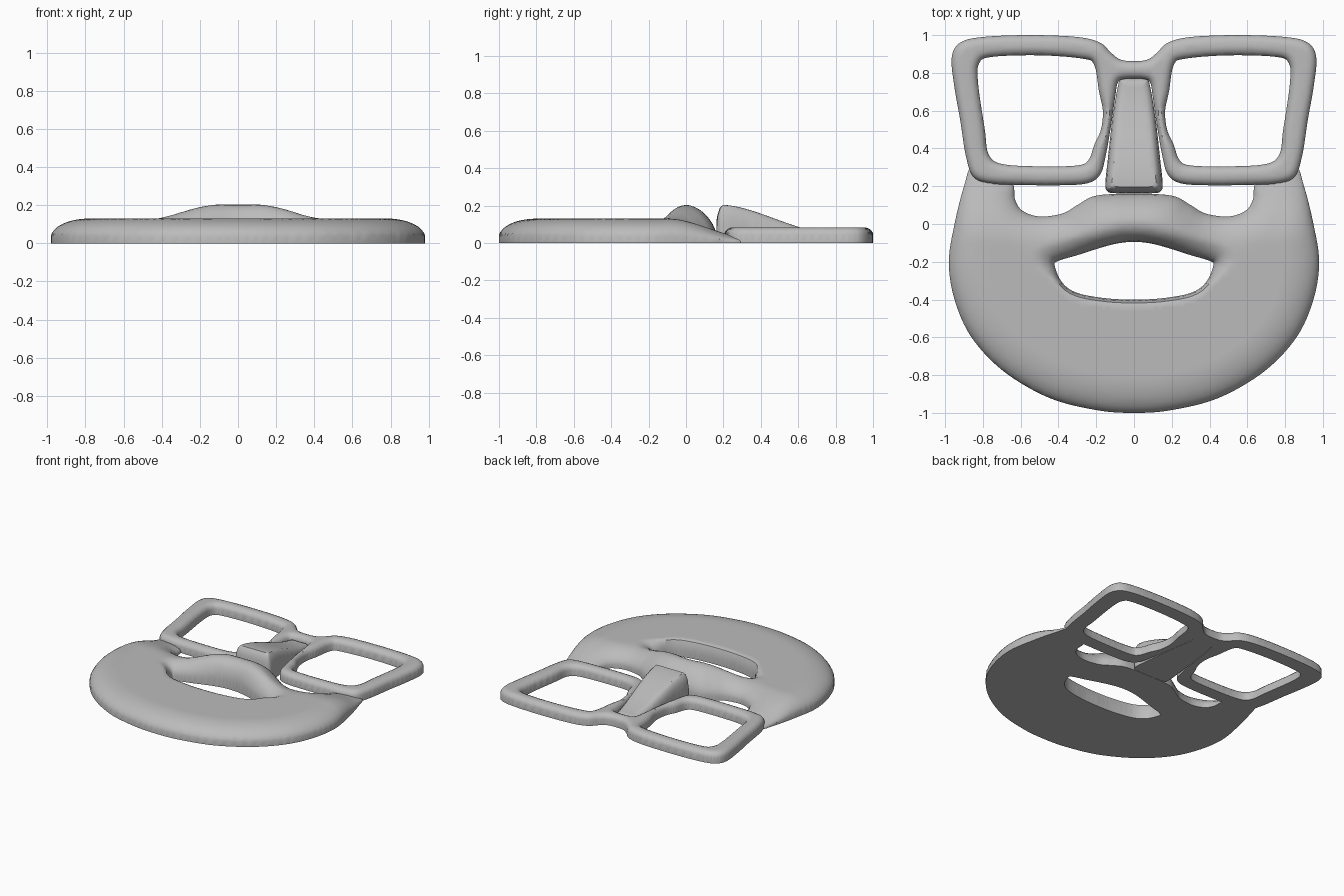
import bpy, bmesh, math, random
from mathutils import Vector, kdtree
from mathutils.geometry import delaunay_2d_cdt

if "Cube" in bpy.data.objects:
    bpy.data.objects.remove(bpy.data.objects["Cube"])

random.seed(1)
plastic = bpy.data.materials.new("light_grey")
plastic.use_nodes = True
grey = (0.5, 0.5, 0.5, 1)
plastic.diffuse_color = grey
plastic.node_tree.nodes["Principled BSDF"].inputs["Base Color"].default_value = grey


def smooth(low, high, value):
    t = min(max((value - low) / (high - low), 0), 1)
    return t * t * (3 - 2 * t)


def mirrored(half):
    """Close a half outline that starts and ends on the centre line."""
    return half + [(-x, y) for x, y in reversed(half) if x > 0]


def spline(points, steps):
    """Closed smooth curve through the points."""
    points = [Vector(p) for p in points]
    count = len(points)
    curve = []
    for i in range(count):
        a, b, c, d = (points[(i + k) % count] for k in (-1, 0, 1, 2))
        for s in range(steps):
            t = s / steps
            curve.append(b + (c - a) * t / 2
                         + (a - 2.5 * b + 2 * c - d / 2) * t ** 2
                         + (1.5 * (b - c) + (d - a) / 2) * t ** 3)
    return curve


def nearest(tree, p):
    return tree.find(p.to_3d())[2]


def inside(p, sides):
    """Even-odd test, so inner loops count as holes."""
    x, y = p
    odd = False
    for ax, ay, bx, by in sides:
        if (ay > y) != (by > y) and x < ax + (bx - ax) * (y - ay) / (by - ay):
            odd = not odd
    return odd


def relief(name, loops, height, wall):
    """Flat-backed part; loops are (points, edge radius function)."""
    verts, edges, rings, trees = [], [], [], []
    for points, radius in loops:
        curve = spline(points, 8)
        first, count = len(verts), len(curve)
        verts += curve
        edges += [(first + i, first + (i + 1) % count) for i in range(count)]
        # Rings beside the outline carry the rounded edge
        for i, p in enumerate(curve):
            along = (curve[(i + 1) % count] - curve[i - 1]).normalized()
            side = Vector((-along.y, along.x))
            rings += [p + side * o * s for o in (0.006, 0.018, 0.035) for s in (1, -1)]
        fine = spline(points, 60)
        tree = kdtree.KDTree(len(fine))
        for i, p in enumerate(fine):
            tree.insert(p.to_3d(), i)
        tree.balance()
        trees.append((tree, radius))

    # Slightly uneven grid for the inside
    cells = 50
    grid = [Vector((i / cells + random.uniform(-.003, .003),
                    j / cells + random.uniform(-.003, .003)))
            for i in range(-cells, cells + 1) for j in range(-cells, cells + 1)]
    grid = [p for p in grid if .045 < min(nearest(t, p) for t, r in trees) < .3]
    rings = [p for p in rings if min(nearest(t, p) for t, r in trees) > .004]
    sides = [(*verts[a], *verts[b]) for a, b in edges]
    flat, _, faces, *_ = delaunay_2d_cdt(verts + rings + grid, edges, [], 0, 1e-5)

    bm = bmesh.new()
    made = {}
    for face in faces:
        middle = sum((flat[i] for i in face), Vector((0, 0))) / len(face)
        if len(face) != 3 or not inside(middle, sides):
            continue
        for i in face:
            if i not in made:
                made[i] = bm.verts.new(flat[i].to_3d())
        corners = [made[i] for i in face]
        if not bm.faces.get(corners):
            bm.faces.new(corners)
    result = bmesh.ops.extrude_face_region(bm, geom=bm.faces[:], use_keep_orig=True)
    for v in result["geom"]:
        if isinstance(v, bmesh.types.BMVert):
            p = v.co.xy
            rise = 1
            for tree, radius in trees:
                t = min(nearest(tree, p) / radius(p.x, p.y), 1)
                rise = min(rise, math.sqrt(1 - (1 - t) ** 2))
            v.co.z = height(p.x, p.y) * (wall + (1 - wall) * rise)
    bmesh.ops.recalc_face_normals(bm, faces=bm.faces[:])
    mesh = bpy.data.meshes.new(name)
    bm.to_mesh(mesh)
    bm.free()
    mesh.materials.append(plastic)
    mesh.shade_smooth()
    mesh.set_sharp_from_angle(angle=math.radians(40))
    bpy.context.collection.objects.link(bpy.data.objects.new(name, mesh))


# Beard and moustache around an open mouth
beard = mirrored([(0, .16), (.2, .15), (.3, .1), (.38, .055), (.5, .04), (.59, .07),
                  (.63, .13), (.64, .21), (.7, .28), (.85, .31), (.9, .2), (.95, 0),
                  (.98, -.2), (.95, -.4), (.86, -.6), (.69, -.78), (.45, -.92),
                  (.2, -.985), (0, -1)])
mouth = mirrored([(0, -.095), (.12, -.11), (.3, -.165), (.4, -.195), (.42, -.22),
                  (.38, -.31), (.3, -.365), (.15, -.393), (0, -.4)])


def beard_height(x, y):
    bulge = smooth(.48, .08, abs(x)) * smooth(-.3, -.05, y)
    return .13 - .1 * smooth(-.1, .34, y) + .09 * bulge


relief("beard_and_moustache",
       [(beard, lambda x, y: .2 - .07 * smooth(-.2, .1, y)),
        (mouth, lambda x, y: .03 + .1 * smooth(-.32, -.18, y))],
       beard_height, .25)

# Spectacle frame with bridge and two lens openings
frame = mirrored([(0, .862), (.07, .87), (.12, .905), (.18, .96), (.3, .99), (.55, 1),
                  (.8, .99), (.92, .96), (.965, .88), (.95, .72), (.92, .55),
                  (.89, .36), (.85, .25), (.76, .215), (.6, .207), (.4, .205),
                  (.25, .215), (.18, .26), (.15, .36), (.12, .53), (.1, .67),
                  (.085, .75), (.05, .768), (0, .77)])
opening = [(.21, .84), (.27, .875), (.5, .893), (.75, .885), (.82, .85), (.825, .74),
           (.79, .5), (.77, .37), (.7, .318), (.5, .305), (.3, .31), (.24, .34),
           (.21, .42), (.175, .5), (.165, .6), (.185, .7)]


def rim(x, y):
    return .045


relief("glasses_frame",
       [(frame, rim), (opening, rim), ([(-x, y) for x, y in opening], rim)],
       lambda x, y: .083, .5)

# Wedge-shaped nose, tallest at the front
nose = mirrored([(0, .162), (.1, .163), (.14, .172), (.152, .21), (.14, .33),
                 (.115, .55), (.085, .73), (.065, .768), (0, .77)])
relief("nose", [(nose, lambda x, y: .04)],
       lambda x, y: .205 - .15 * smooth(.17, .78, y), .42)
